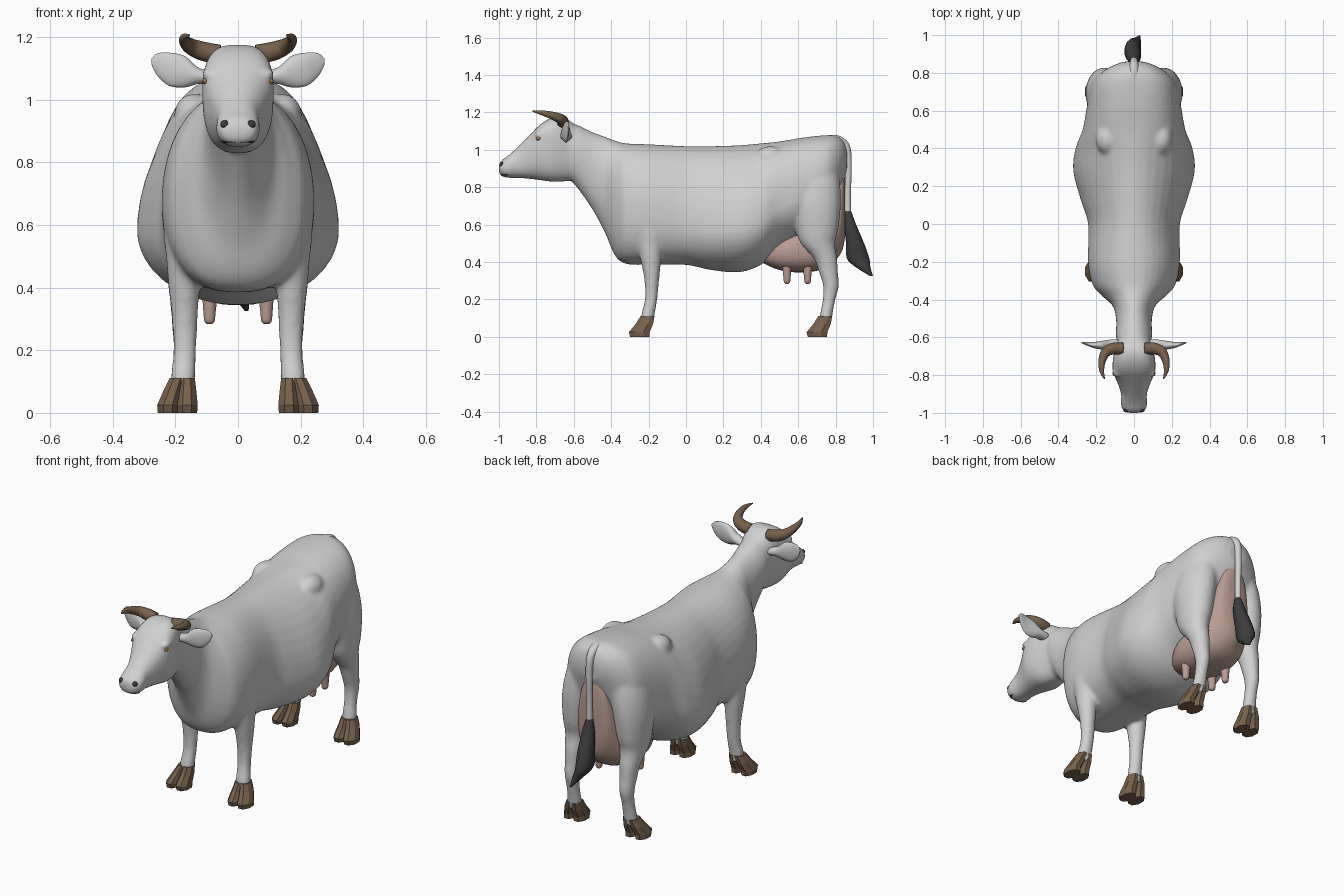
import bpy, bmesh, math
from mathutils import Vector


def material(name, rgb):
    m = bpy.data.materials.new(name)
    m.diffuse_color = (*rgb, 1)
    return m


HIDE = material("pale grey hide", (0.63, 0.63, 0.63))
PINK = material("udder pink", (0.48, 0.335, 0.285))
HORN = material("horn brown", (0.18, 0.12, 0.073))
DARK = material("dark hair", (0.045, 0.045, 0.045))
EYE = material("eye amber", (0.35, 0.18, 0.07))


def smooth_rows(rows, sub):
    """Catmull-Rom interpolation through a list of equal-length tuples."""
    out = []
    for i in range(len(rows) - 1):
        a, b = rows[max(i - 1, 0)], rows[i]
        c, d = rows[i + 1], rows[min(i + 2, len(rows) - 1)]
        for k in range(sub):
            t = k / sub
            out.append([0.5 * (2 * q + (r - p) * t + (2 * p - 5 * q + 4 * r - s) * t * t
                               + (3 * q - p - 3 * r + s) * t ** 3)
                        for p, q, r, s in zip(a, b, c, d)])
    return out + [list(rows[-1])]


def skin(name, rings, mat, mirror, smooth):
    """Bridge rings of points into a closed mesh, optionally on both sides."""
    bm = bmesh.new()
    for s in ((1, -1) if mirror else (1,)):
        vs = [[bm.verts.new((p[0] * s, p[1], p[2])) for p in r] for r in rings]
        n = len(vs[0])
        for a, b in zip(vs, vs[1:]):
            for i in range(n):
                j = (i + 1) % n
                bm.faces.new((a[i], a[j], b[j], b[i]))
        bm.faces.new(vs[0])
        bm.faces.new(vs[-1])
    bmesh.ops.recalc_face_normals(bm, faces=bm.faces)
    for f in bm.faces:
        f.smooth = smooth
    me = bpy.data.meshes.new(name)
    bm.to_mesh(me)
    bm.free()
    me.materials.append(mat)
    ob = bpy.data.objects.new(name, me)
    bpy.context.collection.objects.link(ob)
    return ob


def loft(name, axis, rows, mat, mirror=False, n=28, sub=4, smooth=True):
    """Rows: position, centre u, centre v, radius u, radius v[, lower radius v, upper and lower exponents]."""
    rows = [r if len(r) == 8 else (*r, r[4], 2, 2) for r in rows]
    rings = []
    for pos, u, v, ru, up, dn, eu, ed in smooth_rows(rows, sub):
        ring = []
        for i in range(n):
            t = 2 * math.pi * (i + 0.5) / n
            c, s = math.cos(t), math.sin(t)
            e = 2 / (eu if s > 0 else ed)
            a = u + max(ru, .002) * math.copysign(abs(c) ** e, c)
            b = v + max(up if s > 0 else dn, .002) * math.copysign(abs(s) ** e, s)
            ring.append({'x': (pos, a, b), 'y': (a, pos, b), 'z': (a, b, pos)}[axis])
        rings.append(ring)
    return skin(name, rings, mat, mirror, smooth)


def trunk(name, rows, mat):
    """Loft along y from rows: y, top, bottom, half width, widest height, upper and lower exponents."""
    return loft(name, 'y', [(y, 0, zc, w, zt - zc, zc - zb, eu, ed)
                            for y, zt, zb, w, zc, eu, ed in rows], mat, n=40)


def sweep(name, pts, ref, mat, mirror=False, n=14):
    """Round tube along points (x, y, z, radius)."""
    path = smooth_rows(pts, 5)
    ref, rings = Vector(ref), []
    for i, p in enumerate(path):
        t = (Vector(path[min(i + 1, len(path) - 1)][:3]) - Vector(path[max(i - 1, 0)][:3])).normalized()
        u = t.cross(ref).normalized()
        v = t.cross(u)
        rings.append([Vector(p[:3]) + p[3] * (u * math.cos(2 * math.pi * k / n) + v * math.sin(2 * math.pi * k / n))
                      for k in range(n)])
    return skin(name, rings, mat, mirror, True)


def blob(name, c, r, mat, mirror=False):
    """Ellipsoid at c with radii r."""
    rows = []
    for k in range(9):
        t = math.pi * (k / 8 - 0.5)
        rows.append((c[2] + r[2] * math.sin(t), c[0], c[1], r[0] * math.cos(t), r[1] * math.cos(t)))
    return loft(name, 'z', rows, mat, mirror, n=16, sub=1)


# Neck, chest, barrel and rump
body = trunk("body", [
    (-.66, 1.13, .87, .080, 1.00, 2, 2),
    (-.60, 1.14, .82, .095, 1.00, 2, 2),
    (-.50, 1.095, .68, .095, .92, 2, 2),
    (-.43, 1.07, .55, .115, .82, 2, 2.2),
    (-.38, 1.05, .435, .170, .73, 1.9, 2.4),
    (-.32, 1.035, .39, .220, .70, 2, 2.5),
    (-.20, 1.03, .385, .243, .68, 2.1, 2.4),
    (.00, 1.02, .385, .243, .62, 2, 2.3),
    (.12, 1.02, .36, .28, .58, 1.9, 2.1),
    (.28, 1.025, .345, .322, .58, 1.85, 2),
    (.40, 1.035, .385, .31, .61, 2, 2),
    (.50, 1.045, .47, .272, .69, 2.4, 2),
    (.62, 1.065, .53, .25, .75, 2.5, 2),
    (.74, 1.078, .60, .225, .81, 2.5, 2),
    (.80, 1.075, .72, .175, .88, 2.3, 2),
    (.84, 1.05, .84, .11, .94, 2, 2),
    (.86, 1.00, .89, .05, .95, 2, 2)], HIDE)

# Head with boxy forehead and narrower muzzle
head = trunk("head", [
    (-.60, 1.14, .84, .085, 1.00, 2.4, 2.4),
    (-.66, 1.175, .83, .100, 1.03, 3, 2.6),
    (-.72, 1.17, .83, .112, 1.03, 3, 2.8),
    (-.78, 1.135, .838, .112, 1.03, 2.8, 2.6),
    (-.84, 1.075, .845, .088, .98, 2.4, 2.4),
    (-.90, 1.015, .85, .068, .93, 2.3, 2.4),
    (-.95, .97, .85, .070, .91, 2.3, 2.4),
    (-.985, .945, .858, .060, .905, 2.2, 2.2),
    (-1.0, .925, .875, .038, .90, 2, 2)], HIDE)

# Legs
front_legs = loft("front_legs", 'z', [
    (.80, .14, -.20, .07, .10), (.60, .165, -.19, .072, .088),
    (.50, .172, -.192, .058, .068), (.40, .172, -.187, .050, .053),
    (.30, .170, -.183, .041, .039), (.20, .170, -.187, .037, .033),
    (.12, .175, -.203, .039, .036), (.07, .177, -.208, .038, .035)], HIDE, True)
hind_legs = loft("hind_legs", 'z', [
    (.98, .11, .69, .06, .09), (.86, .135, .69, .095, .128), (.72, .158, .69, .098, .138),
    (.58, .168, .70, .083, .115), (.50, .172, .705, .068, .092),
    (.42, .172, .745, .053, .063), (.34, .172, .763, .044, .050),
    (.27, .172, .775, .038, .042), (.20, .173, .765, .034, .034),
    (.12, .175, .750, .038, .034), (.07, .177, .743, .038, .034)], HIDE, True)
brows = blob("brows", (.094, -.78, 1.085), (.024, .035, .014), HIDE, True)
hips = blob("hips", (.142, .45, .955), (.062, .085, .065), HIDE, True)

# Fuse the hide parts into one soft skin
bpy.ops.object.select_all(action='DESELECT')
for o in (body, head, front_legs, hind_legs, brows, hips):
    o.select_set(True)
bpy.context.view_layer.objects.active = body
bpy.ops.object.join()
fuse = body.modifiers.new("fuse", 'REMESH')
fuse.mode, fuse.voxel_size, fuse.use_smooth_shade = 'VOXEL', 0.011, True
soft = body.modifiers.new("soften", 'SMOOTH')
soft.factor, soft.iterations = 0.5, 6

# Cloven hooves: two faceted claws per foot
for label, dy in (("front", 0), ("hind", .95)):
    for claw, x0, x1 in (("inner", .163, .162), ("outer", .224, .194)):
        loft(f"{label}_{claw}_hooves", 'z', [
            (0, x0, -.247 + dy, .035, .056), (.025, x0, -.250 + dy, .037, .060),
            (.07, (x0 + x1) / 2, -.222 + dy, .032, .050),
            (.112, x1, -.205 + dy, .026, .040)], HORN, True, n=8, sub=1, smooth=False)

# Udder, rising between the thighs, and teats
trunk("udder", [
    (.385, .45, .415, .03, .43, 2, 2), (.43, .50, .385, .095, .44, 2, 2.4),
    (.52, .56, .352, .145, .46, 2, 2.6), (.64, .62, .345, .15, .47, 2, 2.6),
    (.74, .72, .365, .14, .50, 2, 2.5), (.80, .87, .41, .115, .58, 2, 2.2),
    (.835, .90, .46, .09, .65, 2, 2), (.85, .85, .53, .05, .68, 2, 2)], PINK)
for label, y in (("front", .54), ("rear", .65)):
    loft(f"{label}_teats", 'z', [
        (.42, .088, y, .030, .030), (.36, .090, y, .024, .024), (.32, .091, y, .020, .020),
        (.293, .091, y, .017, .017), (.284, .091, y, .008, .008)], PINK, True, n=12)

# Tail and its dark tuft
sweep("tail", [(0, .74, 1.045, .03), (0, .81, 1.050, .027), (0, .858, 1.01, .021),
               (0, .868, .90, .018), (0, .866, .78, .016), (0, .865, .64, .018)], (1, 0, 0), HIDE)
loft("tail_tuft", 'z', [
    (.67, 0, .865, .018, .020), (.60, 0, .877, .034, .034), (.50, -.005, .904, .043, .050),
    (.42, -.008, .920, .042, .062), (.375, .010, .945, .028, .042),
    (.325, .028, .992, .006, .008)], DARK, n=12)

# Ears: flat leaf shapes, and forward curving horns
loft("ears", 'x', [
    (.085, -.64, 1.07, .030, .020), (.13, -.642, 1.078, .030, .028),
    (.17, -.642, 1.090, .024, .051), (.22, -.640, 1.098, .015, .054),
    (.258, -.632, 1.113, .008, .036), (.277, -.628, 1.122, .003, .008)], HIDE, True, n=16)
sweep("horns", [(.06, -.66, 1.145, .032), (.11, -.66, 1.155, .031), (.150, -.68, 1.170, .026),
                (.170, -.73, 1.188, .019), (.170, -.78, 1.200, .012), (.156, -.82, 1.207, .003)],
      (0, 0, 1), HORN, True)

# Face details
blob("eyes", (.105, -.79, 1.060), (.009, .014, .010), EYE, True)
blob("nostrils", (.042, -.984, .922), (.015, .013, .014), DARK, True)
blob("mouth", (0, -.962, .867), (.056, .030, .007), DARK)
